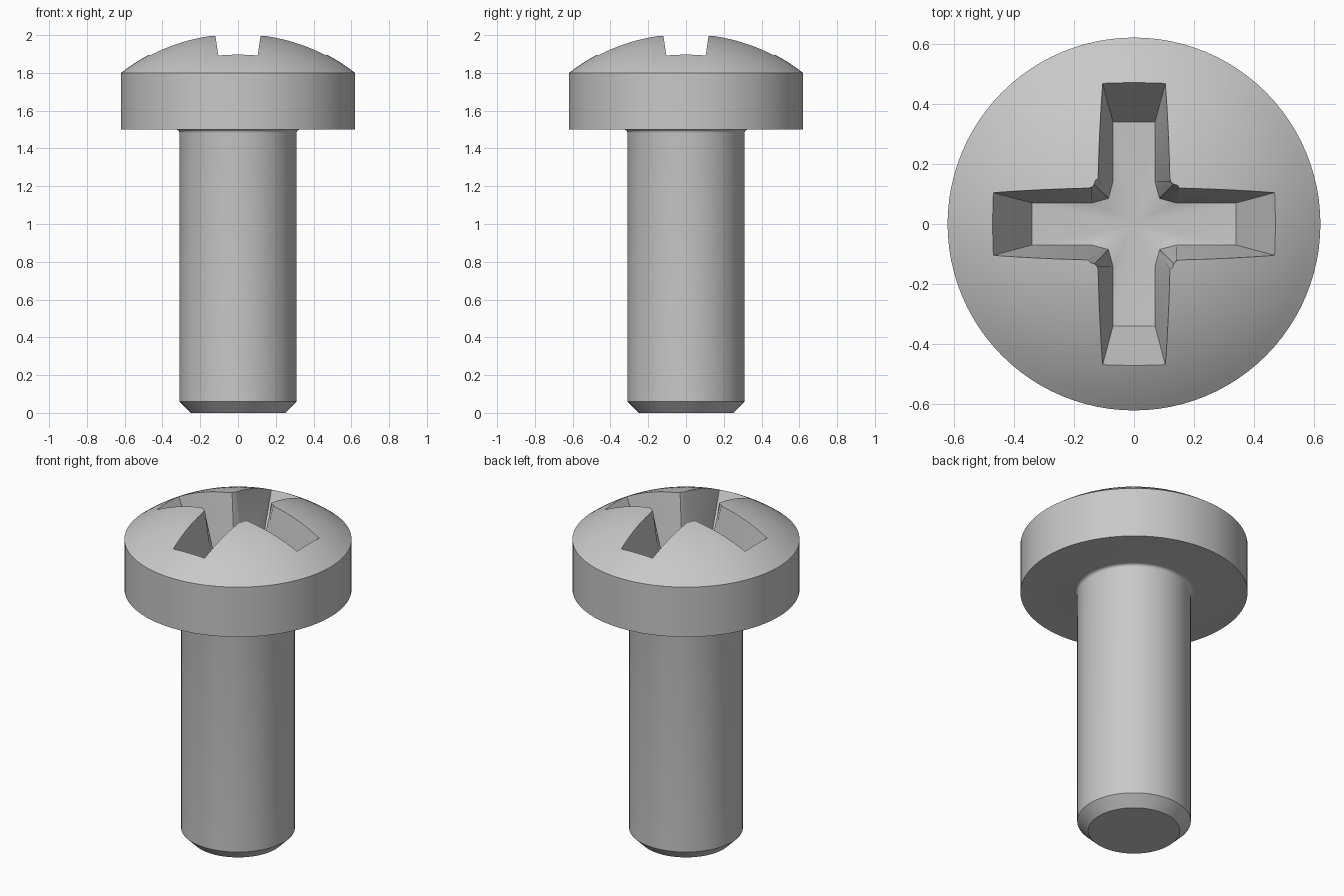
import bpy, bmesh, math

cube = bpy.data.objects.get("Cube")
if cube:
    bpy.data.objects.remove(cube, do_unlink=True)

SEGMENTS = 96
HEAD_R, SHANK_R = 0.62, 0.31
HEAD_BOTTOM, HEAD_RIM, APEX = 1.5, 1.8, 2.013
DOME_R = 1.008

steel = bpy.data.materials.new("grey_steel")
steel.use_nodes = True
grey = (0.58, 0.58, 0.58, 1)
steel.diffuse_color = grey
steel.node_tree.nodes["Principled BSDF"].inputs["Base Color"].default_value = grey


def make_object(name, bm):
    bmesh.ops.recalc_face_normals(bm, faces=bm.faces)
    mesh = bpy.data.meshes.new(name)
    bm.to_mesh(mesh)
    bm.free()
    mesh.materials.append(steel)
    obj = bpy.data.objects.new(name, mesh)
    bpy.context.collection.objects.link(obj)
    return obj


def bridge(bm, a, b):
    n = len(a)
    for i in range(n):
        j = (i + 1) % n
        bm.faces.new((a[i], a[j], b[j], b[i]))


def fan(bm, ring, z):
    tip = bm.verts.new((0, 0, z))
    for i in range(len(ring)):
        bm.faces.new((ring[i - 1], ring[i], tip))


def lathe(name, profile, apex):
    bm = bmesh.new()
    rings = []
    for r, z in profile:
        angles = [math.tau * i / SEGMENTS for i in range(SEGMENTS)]
        rings.append([bm.verts.new((r * math.cos(a), r * math.sin(a), z)) for a in angles])
    for a, b in zip(rings, rings[1:]):
        bridge(bm, a, b)
    bm.faces.new(rings[0])
    fan(bm, rings[-1], apex)
    return make_object(name, bm)


# Screw body: chamfered shank, small fillet, cylindrical rim and domed top
profile = [(0.25, 0), (SHANK_R, 0.06)]
fillet = 0.018
for i in range(6):
    a = math.pi / 2 * i / 5
    profile.append((SHANK_R + fillet * (1 - math.cos(a)),
                    HEAD_BOTTOM - fillet + fillet * math.sin(a)))
profile += [(HEAD_R, HEAD_BOTTOM), (HEAD_R, HEAD_RIM)]
rim_angle = math.asin(HEAD_R / DOME_R)
for i in range(1, 16):
    a = rim_angle * (1 - i / 16)
    profile.append((DOME_R * math.sin(a), APEX - DOME_R * (1 - math.cos(a))))
screw = lathe("screw_body", profile, APEX)


# Tapered cross recess
def cross_ring(bm, z, half_width, length, shoulder, corner):
    arm = [(length, -half_width), (length, half_width),
           (shoulder, half_width), (corner, corner), (half_width, shoulder)]
    ring = []
    for c, s in ((1, 0), (0, 1), (-1, 0), (0, -1)):
        ring += [bm.verts.new((c * x - s * y, s * x + c * y, z)) for x, y in arm]
    # drop the shoulder's counterpart order so the loop runs round each arm
    return ring


bm = bmesh.new()
floor = cross_ring(bm, 1.66, 0.07, 0.34, 0.14, 0.085)
mouth = cross_ring(bm, 2.1, 0.135, 0.582, 0.155, 0.147)
bridge(bm, floor, mouth)
bm.faces.new(mouth)
fan(bm, floor, 1.64)
cutter = make_object("recess_cutter", bm)
cutter.hide_render = True

cut = screw.modifiers.new("cross_recess", 'BOOLEAN')
cut.operation = 'DIFFERENCE'
cut.solver = 'EXACT'
cut.object = cutter

bpy.ops.object.select_all(action='DESELECT')
bpy.context.view_layer.objects.active = screw
screw.select_set(True)
bpy.ops.object.modifier_apply(modifier=cut.name)
bpy.data.objects.remove(cutter, do_unlink=True)
bpy.ops.object.shade_smooth_by_angle(angle=math.radians(30))
